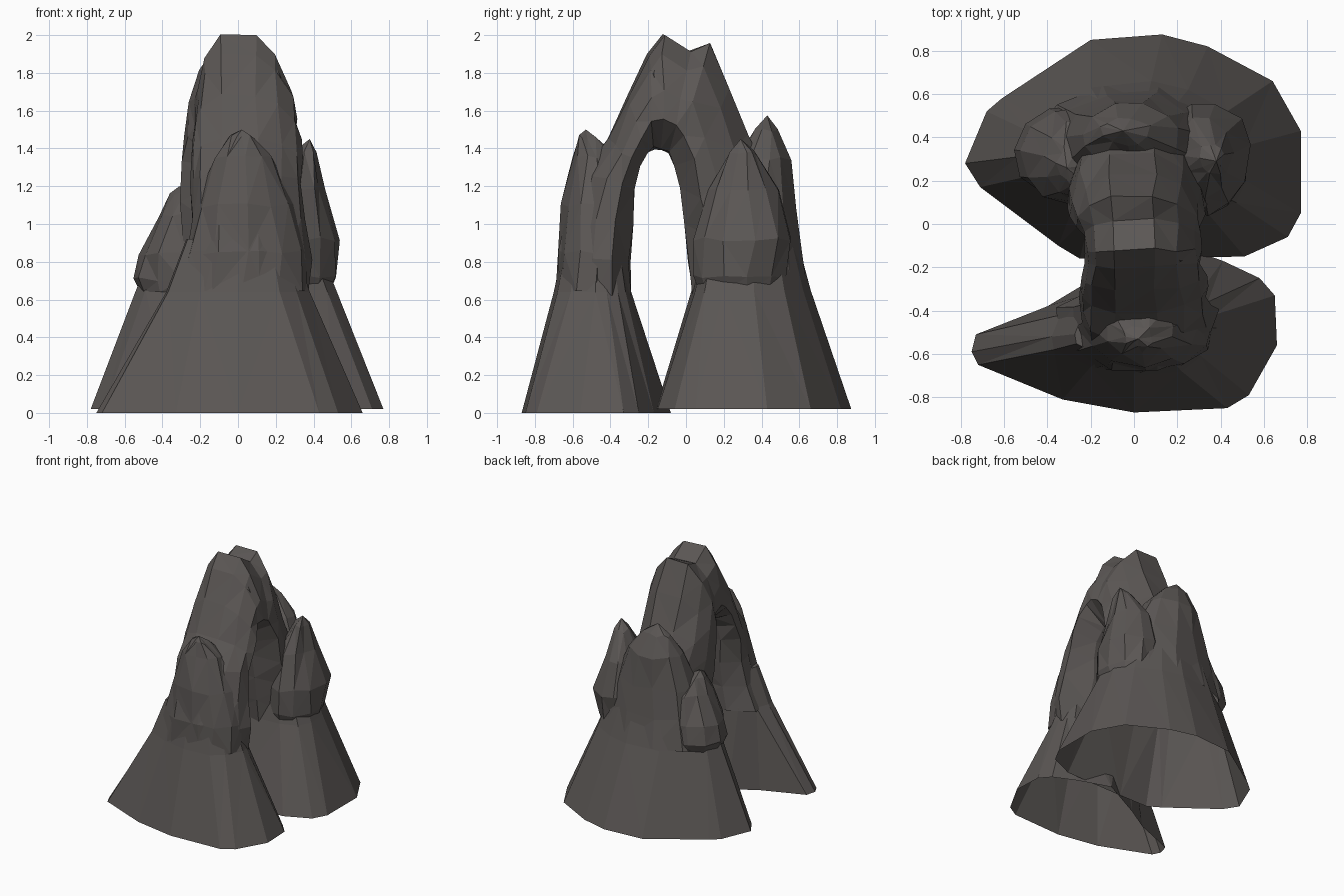
import bpy, bmesh, math, random
from mathutils import Vector

if "Cube" in bpy.data.objects:
    bpy.data.objects.remove(bpy.data.objects["Cube"])

random.seed(4)
rock = bpy.data.materials.new("dark_basalt_grey")
rock.diffuse_color = (0.105, 0.095, 0.090, 1)
rock.use_nodes = True
rock.node_tree.nodes["Principled BSDF"].inputs["Base Color"].default_value = rock.diffuse_color


def loft(name, rings, tip=None, closed=True, jitter=0.0):
    """Skin a list of rings, leaving the first ring unjittered."""
    bm = bmesh.new()
    rows = []
    for i, ring in enumerate(rings):
        amt = jitter if i else 0
        rows.append([bm.verts.new(Vector(p) + Vector([random.uniform(-amt, amt) for _ in range(3)]))
                     for p in ring])
    n = len(rows[0])
    for a, b in zip(rows, rows[1:]):
        for i in range(n):
            j = (i + 1) % n
            bm.faces.new((a[i], a[j], b[j], b[i]))
    if tip:
        t = bm.verts.new(tip)
        for i in range(n):
            bm.faces.new((rows[-1][i], rows[-1][(i + 1) % n], t))
    elif closed:
        bm.faces.new(rows[-1])
    if closed:
        bm.faces.new(rows[0][::-1])
    bmesh.ops.triangulate(bm, faces=bm.faces[:])
    bmesh.ops.recalc_face_normals(bm, faces=bm.faces[:])
    me = bpy.data.meshes.new(name)
    bm.to_mesh(me)
    bm.free()
    me.materials.append(rock)
    ob = bpy.data.objects.new(name, me)
    bpy.context.collection.objects.link(ob)
    return ob


def flat_ring(pts, z, scale=1.0):
    cx = sum(p[0] for p in pts) / len(pts)
    cy = sum(p[1] for p in pts) / len(pts)
    return [(cx + (x - cx) * scale, cy + (y - cy) * scale, z) for x, y in pts]


def lobe(name, rows, tip, n=11):
    """Tapering spire; rows are (z, cx, cy, rx, ry)."""
    rings = [[(cx + rx * math.cos(2 * math.pi * (i + 0.3) / n),
               cy + ry * math.sin(2 * math.pi * (i + 0.3) / n), z) for i in range(n)]
             for z, cx, cy, rx, ry in rows]
    return loft(name, rings, tip=tip, jitter=0.014)


# flared feet, open underneath, with the solid leg cores above them
back_base = [(-.78, .28), (-.68, .52), (-.61, .58), (-.2, .85), (.13, .875), (.34, .82), (.64, .66), (.77, .43),
             (.77, .05), (.71, -.06), (.51, -.15), (.0, -.16), (-.25, -.16), (-.35, -.10), (-.71, .17)]
back_top = [(-.54, .31), (-.49, .43), (-.42, .48), (-.2, .63), (.08, .66), (.25, .62), (.43, .52), (.51, .36),
            (.52, .2), (.47, .1), (.34, .05), (.0, .03), (-.2, .05), (-.28, .08), (-.49, .22)]
front_base = [(-.75, -.59), (-.72, -.65), (-.33, -.81), (0, -.87), (.43, -.85), (.53, -.79), (.66, -.56),
              (.65, -.33), (.58, -.25), (.41, -.17), (.15, -.08), (-.2, -.26), (-.4, -.38), (-.73, -.51)]
front_top = [(-.38, -.52), (-.37, -.58), (-.2, -.66), (0, -.70), (.22, -.68), (.31, -.61), (.38, -.48),
             (.37, -.42), (.34, -.36), (.3, -.32), (.12, -.29), (-.1, -.29), (-.24, -.33), (-.34, -.42)]
loft("back_foot", [flat_ring(back_base, .02), flat_ring(back_top, .65)], closed=False)
loft("front_foot", [flat_ring(front_base, 0), flat_ring(front_top, .64)], closed=False)
parts = [loft("back_core", [flat_ring(back_top, .65), flat_ring(back_top, .96, .76)]),
         loft("front_core", [flat_ring(front_top, .64), flat_ring(front_top, .92, .74)])]

# arch: stations of inner (y, z), outer (y, z), left x, right x
stations = [
    (-.29, .62, -.67, .63, -.36, .37), (-.30, .80, -.67, .85, -.29, .39), (-.28, 1.0, -.64, 1.04, -.25, .36),
    (-.27, 1.18, -.54, 1.28, -.25, .34), (-.25, 1.31, -.41, 1.45, -.24, .34), (-.21, 1.375, -.31, 1.68, -.235, .33),
    (-.17, 1.40, -.20, 1.90, -.22, .31), (-.13, 1.40, -.12, 2.0, -.22, .31), (-.09, 1.375, .02, 1.92, -.23, .31),
    (-.06, 1.30, .12, 1.95, -.26, .31), (-.03, 1.2, .22, 1.71, -.29, .33), (0, 1.0, .32, 1.48, -.31, .34),
    (.02, .8, .44, 1.25, -.30, .35), (.04, .62, .58, .75, -.3, .36)]
section = [(.45, 0), (1, .27), (.92, .52), (.66, .82), (.3, 1), (-.38, 1), (-.8, .8), (-.97, .52), (-1, .25), (-.45, 0)]
rings = []
for iy, iz, oy, oz, xl, xr in stations:
    rings.append([((xr if u > 0 else -xl) * u, iy + (oy - iy) * t, iz + (oz - iz) * t) for u, t in section])
arch = loft("rock_arch", rings, jitter=0.01)

# buttress spires leaning on the legs
parts += [
    lobe("front_buttress", [(.645, .01, -.51, .36, .18), (.85, .04, -.49, .32, .195), (1.1, .04, -.48, .26, .175),
                            (1.35, .03, -.48, .16, .125), (1.46, .02, -.52, .07, .045)], (.02, -.53, 1.5)),
    lobe("rear_buttress", [(.655, 0, .38, .46, .27), (.88, 0, .36, .40, .25), (1.1, 0, .37, .33, .215),
                           (1.35, -.02, .41, .23, .145), (1.5, -.04, .43, .11, .07)], (-.05, .43, 1.575)),
    lobe("right_buttress", [(.64, .32, .29, .17, .22), (.72, .33, .29, .20, .25), (.92, .33, .31, .21, .265),
                            (1.18, .32, .31, .13, .18), (1.38, .36, .30, .055, .07)], (.38, .29, 1.45)),
    lobe("left_buttress", [(.64, -.30, .32, .22, .20), (.71, -.30, .32, .26, .22), (.84, -.29, .32, .23, .22),
                           (1.05, -.27, .30, .15, .17), (1.16, -.29, .27, .07, .08)], (-.31, .26, 1.2)),
    # small crag on the right shoulder of the arch
    lobe("shoulder_crag", [(1.58, .2, -.10, .06, .09), (1.7, .19, -.12, .06, .08), (1.8, .17, -.14, .045, .06)],
         (.18, -.16, 1.86), n=7)]

# fuse the upper rock into one skin
for p in parts:
    m = arch.modifiers.new("fuse", "BOOLEAN")
    m.operation = "UNION"
    m.solver = "EXACT"
    m.object = p
fused = bpy.data.meshes.new_from_object(arch.evaluated_get(bpy.context.evaluated_depsgraph_get()))
arch.modifiers.clear()
arch.data = fused
for p in parts:
    bpy.data.objects.remove(p)

# open the underside so the legs are hollow
bm = bmesh.new()
bm.from_mesh(fused)
floor = [f for f in bm.faces if f.normal.z < -.9 and f.calc_center_median().z < .67]
bmesh.ops.delete(bm, geom=floor, context="FACES")
for f in bm.faces:
    f.material_index = 0
    f.smooth = False
bm.to_mesh(fused)
bm.free()
fused.materials.clear()
fused.materials.append(rock)
